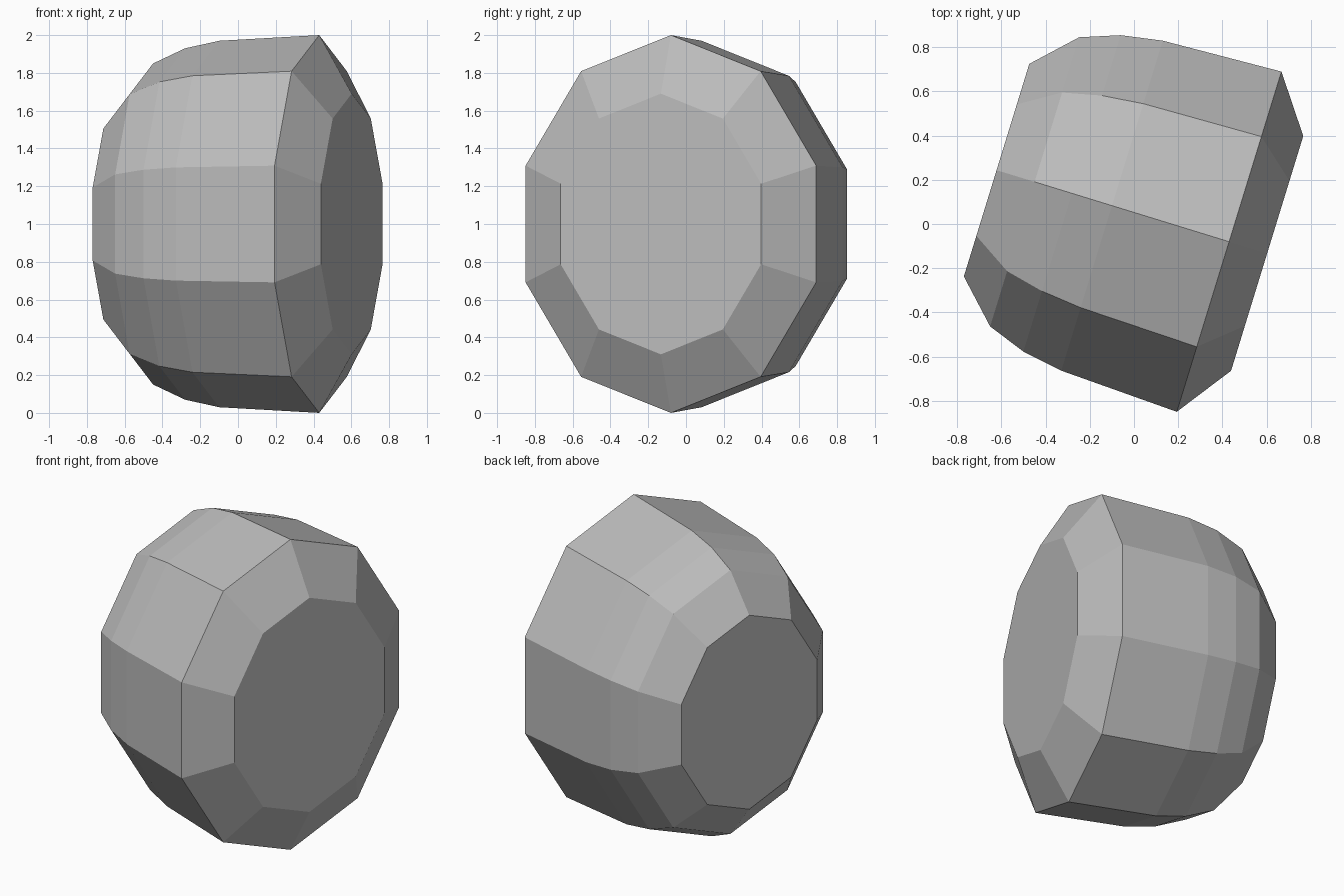
import bpy, bmesh, math
from mathutils import Matrix

cube = bpy.data.objects.get("Cube")
if cube:
    bpy.data.objects.remove(cube, do_unlink=True)

# Material
grey = bpy.data.materials.new("plain grey")
grey.use_nodes = True
colour = (0.5, 0.5, 0.5, 1)
grey.diffuse_color = colour
grey.node_tree.nodes["Principled BSDF"].inputs["Base Color"].default_value = colour

# Barrel profile: (distance along axis, radius), from narrow tail to bevelled front
SIDES = 10
WIDTH = 0.846
PROFILE = [(-1.10, 0.625), (-0.92, 0.85), (-0.743, 0.93),
           (-0.554, 0.97), (0, 1), (0.18, 0.69)]

bm = bmesh.new()
rings = []
for along, radius in PROFILE:
    angles = [math.tau * i / SIDES for i in range(SIDES)]
    rings.append([bm.verts.new((along, WIDTH * radius * math.sin(a),
                                radius * math.cos(a))) for a in angles])

# Side bands and flat end caps
for a, b in zip(rings, rings[1:]):
    for i in range(SIDES):
        j = (i + 1) % SIDES
        bm.faces.new((a[i], a[j], b[j], b[i]))
bm.faces.new(rings[0])
bm.faces.new(rings[-1])
bmesh.ops.recalc_face_normals(bm, faces=bm.faces)

# Turn the axis and stand the body on the ground
turn = Matrix.Rotation(math.radians(-17.1), 4, 'Z')
bm.transform(Matrix.Translation((0.43, -0.08, 1)) @ turn)

mesh = bpy.data.meshes.new("faceted_barrel")
bm.to_mesh(mesh)
bm.free()
mesh.materials.append(grey)
body = bpy.data.objects.new("faceted_barrel", mesh)
bpy.context.collection.objects.link(body)
